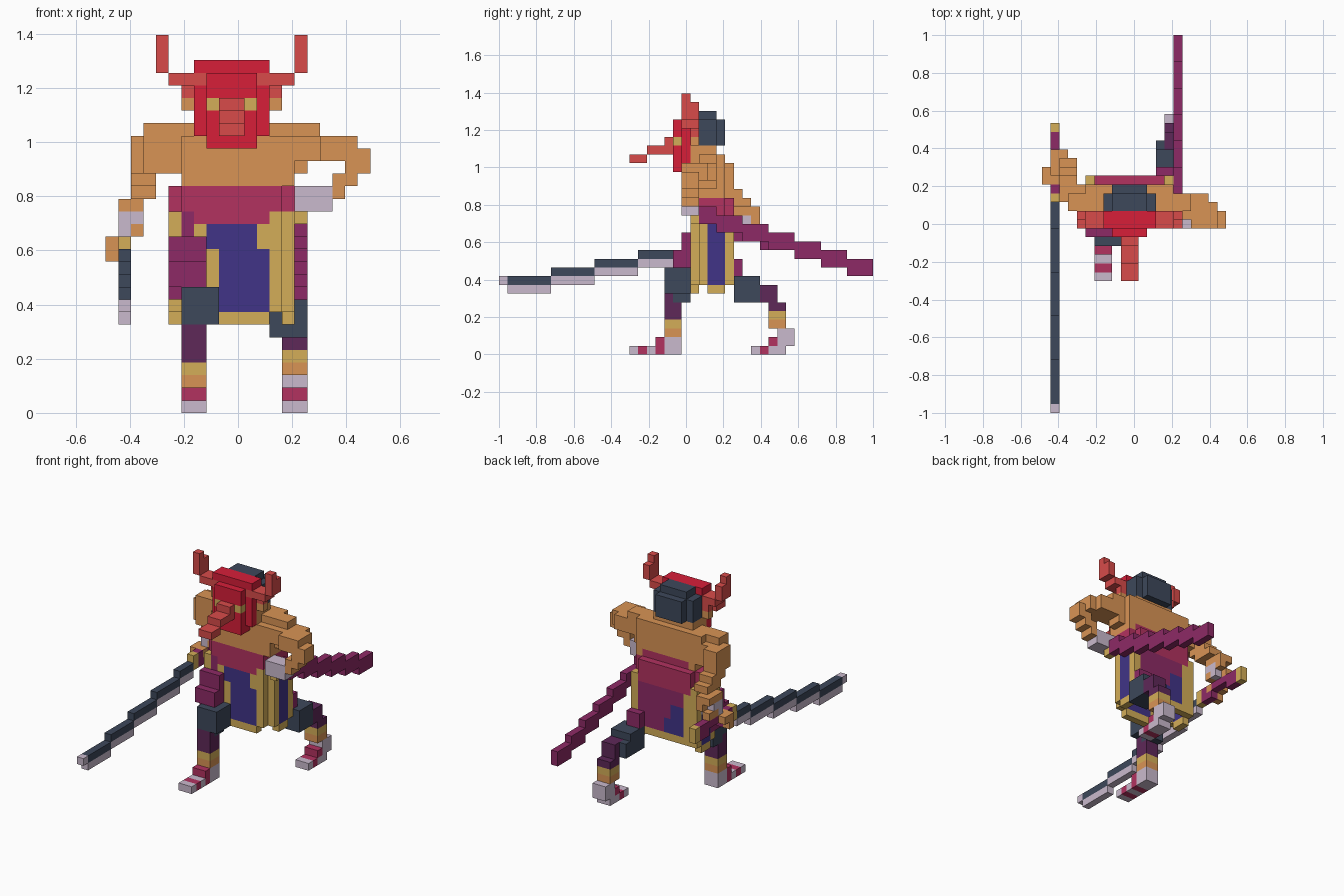
import bpy
import bmesh
from mathutils import Vector

cube = bpy.data.objects.get("Cube")
if cube:
    bpy.data.objects.remove(cube)

UNIT = 2 / 43          # edge length of one block
cells = {}             # block position -> (part, colour); later blocks replace earlier ones
part = ""

COLOURS = {
    "red": (215, 30, 57), "coral": (216, 75, 74), "skin": (217, 148, 85),
    "crimson": (178, 50, 96), "indigo": (65, 52, 135), "gold": (212, 174, 88),
    "slate": (61, 72, 91), "lavender": (202, 186, 205),
    "purple": (141, 42, 102), "plum": (94, 40, 88),
}


def linear(c):
    c /= 255
    return c / 12.92 if c <= 0.04045 else ((c + 0.055) / 1.055) ** 2.4


materials = {}
for name, rgb in COLOURS.items():
    mat = bpy.data.materials.new(name)
    value = (*map(linear, rgb), 1)
    mat.use_nodes = True
    mat.diffuse_color = value
    mat.node_tree.nodes["Principled BSDF"].inputs["Base Color"].default_value = value
    materials[name] = mat


def span(r):
    return range(r, r + 1) if isinstance(r, int) else range(r[0], r[1] + 1)


def block(colour, x, y, z):
    """Fill an inclusive range of blocks (a single number is one block)."""
    for i in span(x):
        for j in span(y):
            for k in span(z):
                cells[i, j, k] = (part, colour)


def pair(colour, x, y, z):
    """Block on the head's left plus its mirror image; the head is centred at -0.5."""
    x0, x1 = (x, x) if isinstance(x, int) else x
    block(colour, (x0, x1), y, z)
    block(colour, (-1 - x1, -1 - x0), y, z)


# Torso and shoulders
part = "torso"
block("skin", (-4, 4), (1, 4), (18, 21))
block("skin", (-5, 5), (2, 3), (19, 21))
block("skin", (-5, 4), (2, 4), (19, 22))
block("skin", (-7, 6), (2, 3), 22)
part = "waist_wrap"
block("crimson", (-4, 3), (1, 5), (15, 17))
block("crimson", (-5, 4), (2, 4), (15, 17))
block("crimson", (-3, 3), 4, 18)

# Skirt: front flap, side panels and back panel edged in gold around the hips
part = "skirt"
block("purple", (-4, 3), (2, 4), (12, 14))
block("indigo", (-3, 2), 1, (8, 14))
block("gold", (-1, 2), 1, 7)
block("gold", 3, 1, (8, 15))
block("gold", -2, 1, (8, 12))
for x in (-3, 2):
    block("gold", x, 1, (13, 14))
block("indigo", (-3, 3), 5, (8, 14))
block("gold", (-3, 3), 5, 8)
block("gold", -4, 5, (8, 14))
for side in (-5, 4):
    block("gold", side, 2, (8, 15))
    block("indigo", side, (3, 4), (8, 14))
    block("gold", side, 5, (8, 15))
    block("gold", side, (3, 4), 7)

# Head, ears and hair
part = "head"
block("skin", (-3, 2), (1, 2), (22, 25))
block("skin", (-3, 2), 3, (22, 23))
pair("skin", 3, 1, 24)
part = "hair"
block("slate", (-3, 2), (2, 3), (24, 26))
block("slate", (-2, 1), (2, 3), 27)
block("slate", (-2, 1), 4, (24, 26))

# Mask with eyes and a long drooping nose
part = "mask"
block("red", (-3, 2), 0, (22, 27))
block("red", (-3, 2), 1, (26, 27))
block("red", (-2, 1), -1, (21, 26))
block("red", (-2, 1), 0, 21)
pair("gold", 1, -1, 24)
part = "nose"
block("coral", (-1, 0), -2, (23, 24))
block("coral", (-1, 0), (-4, -3), 23)
block("coral", (-1, 0), (-6, -5), 22)

# Horns
part = "horns"
pair("coral", 3, 1, 25)
pair("coral", (2, 4), (0, 1), 26)
pair("coral", 5, (0, 1), (27, 28))
pair("coral", 5, 0, 29)

# Left arm, bent with the hand at the hip
part = "left_arm"
block("skin", (5, 8), (1, 3), (20, 21))
block("skin", (7, 8), 0, (20, 21))
block("skin", 9, (0, 2), (20, 21))
block("skin", 10, (0, 1), (19, 20))
block("skin", 9, (0, 1), (18, 19))
block("skin", 8, (0, 1), (17, 18))
part = "left_hand"
block("lavender", (5, 7), (0, 1), (16, 17))

# Right arm, reaching back and down
part = "right_arm"
block("skin", -6, (2, 4), (19, 21))
block("skin", -7, (2, 5), (19, 21))
block("skin", -8, (3, 5), (19, 21))
block("skin", (-8, -7), (4, 6), 18)
block("skin", (-8, -7), (5, 7), 17)
block("skin", (-9, -8), (6, 8), 16)
block("lavender", (-9, -8), (6, 7), (14, 15))
block("skin", -8, 8, 15)
block("skin", -8, 6, 14)
part = "right_hand"
block("skin", -10, 5, (12, 13))
block("skin", -10, 6, 13)
block("skin", -9, 5, 13)
block("skin", -9, (7, 8), 14)

# Sword: the blade climbs one block every five
part = "sword_blade"
for step in range(5):
    start = -20 + 5 * step
    end = min(start + 4, 2)
    block("slate", -9, (start, end), 8 + step)
    block("lavender", -9, (start, end), 7 + step)
block("lavender", -9, -21, 8)
part = "sword_handle"
block("gold", -9, 3, (12, 13))
block("purple", -9, 4, (12, 13))
block("purple", -9, 5, 12)
block("purple", -9, (6, 8), 13)
block("purple", -9, (9, 10), (12, 13))
block("gold", -9, 11, (12, 13))

# Sheath: falls one block every three
part = "sheath"
for step in range(7):
    start = 1 + 3 * step
    block("purple", 5, (start, start + 2), (15 - step, 16 - step))
block("gold", 5, 1, (15, 16))

# Right leg, stepping forward
part = "right_leg"
block("purple", (-5, -3), (0, 2), (9, 13))
block("purple", -4, 1, (14, 15))
block("gold", -5, 1, (14, 15))
block("purple", (-5, -3), -1, (10, 11))
block("slate", (-4, -2), (-2, 0), (7, 9))
block("slate", (-4, -3), (-1, 0), 6)
block("plum", (-4, -3), (-2, -1), (4, 5))
block("plum", (-4, -3), -2, 6)
block("gold", (-4, -3), (-2, -1), 3)
block("skin", (-4, -3), (-2, -1), 2)
part = "right_foot"
block("lavender", (-4, -3), (-2, -1), (0, 1))
block("crimson", (-4, -3), -3, (0, 1))
block("lavender", (-4, -3), -4, 0)
block("crimson", (-4, -3), -5, 0)
block("lavender", (-4, -3), -6, 0)

# Left leg, stretched behind
part = "left_leg"
block("purple", (0, 3), (3, 4), (9, 13))
block("purple", (-3, 3), 5, (13, 14))
block("purple", (-1, 3), 5, (11, 12))
block("purple", (0, 3), 5, (9, 10))
block("purple", (3, 4), 6, (9, 10))
block("slate", (3, 5), (6, 8), (6, 8))
block("slate", (3, 4), 9, (6, 7))
block("plum", (4, 5), (9, 10), (6, 7))
block("plum", (4, 5), (10, 11), 5)
block("gold", (4, 5), (10, 11), 4)
block("skin", (4, 5), (10, 11), 3)
part = "left_foot"
block("lavender", (4, 5), (11, 12), (1, 2))
block("lavender", (4, 5), (10, 11), 0)
block("crimson", (4, 5), 10, 1)
block("crimson", (4, 5), 9, 0)
block("lavender", (4, 5), 8, 0)

# Turn each part into one mesh of its exposed block faces
for name in dict.fromkeys(p for p, _ in cells.values()):
    mine = {pos: c for pos, (p, c) in cells.items() if p == name}
    used = list(dict.fromkeys(mine.values()))
    bm = bmesh.new()
    for pos, colour in mine.items():
        centre = Vector(pos) + Vector((0, 0, 0.5))
        for axis in range(3):
            for sign in (-1, 1):
                n = Vector((0, 0, 0))
                n[axis] = sign
                if tuple(int(a + b) for a, b in zip(pos, n)) in cells:
                    continue
                u = Vector((n.y, n.z, n.x))
                v = n.cross(u)
                corners = (-u - v, u - v, u + v, v - u)
                face = bm.faces.new([bm.verts.new((centre + (n + c) / 2) * UNIT)
                                     for c in corners])
                face.material_index = used.index(colour)
    bmesh.ops.remove_doubles(bm, verts=bm.verts, dist=UNIT / 100)
    mesh = bpy.data.meshes.new(name)
    bm.to_mesh(mesh)
    bm.free()
    for colour in used:
        mesh.materials.append(materials[colour])
    bpy.context.collection.objects.link(bpy.data.objects.new(name, mesh))
